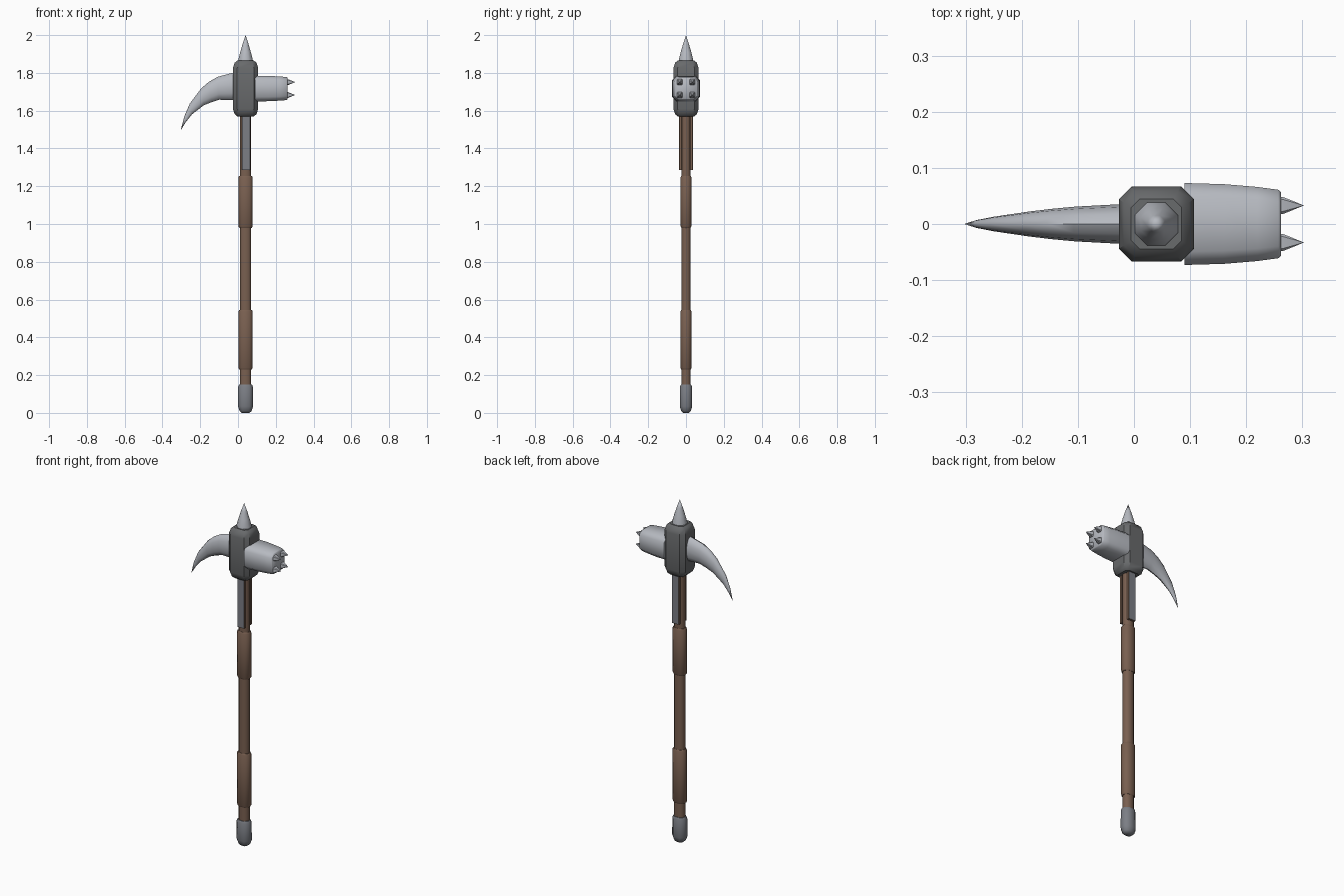
import bpy, bmesh, math
from mathutils import Vector

if "Cube" in bpy.data.objects:
    bpy.data.objects.remove(bpy.data.objects["Cube"])

CX = 0.04      # handle axis
HEAD_Z = 1.717  # height of the striking axis


def material(name, rgb):
    m = bpy.data.materials.new(name)
    m.use_nodes = True
    m.diffuse_color = (*rgb, 1)
    m.node_tree.nodes["Principled BSDF"].inputs["Base Color"].default_value = (*rgb, 1)
    return m


steel = material("light steel", (0.47, 0.49, 0.53))
iron = material("dark iron", (0.14, 0.145, 0.15))
grey = material("pommel grey", (0.2, 0.21, 0.235))
wood = material("brown wood", (0.19, 0.115, 0.08))
X, Y, Z = Vector((1, 0, 0)), Vector((0, 1, 0)), Vector((0, 0, 1))


def octagon(centre, u, v, a, b, cut=0.5857):
    """Rectangle of half sizes a, b with its corners cut off."""
    c = cut * min(a, b)
    pts = [(a, c - b), (a, b - c), (a - c, b), (c - a, b),
           (-a, b - c), (-a, c - b), (c - a, -b), (a - c, -b)]
    return [Vector(centre) + u * p + v * q for p, q in pts]


def loft(name, rings, mat, angle=50):
    """Skin a row of rings and close both ends."""
    bm = bmesh.new()
    rows = [[bm.verts.new(p) for p in ring] for ring in rings]
    n = len(rows[0])
    for r, s in zip(rows, rows[1:]):
        for i in range(n):
            j = (i + 1) % n
            bm.faces.new((r[i], r[j], s[j], s[i]))
    bm.faces.new(rows[0][::-1])
    bm.faces.new(rows[-1])
    bmesh.ops.remove_doubles(bm, verts=bm.verts, dist=0.0002)
    bmesh.ops.recalc_face_normals(bm, faces=bm.faces)
    mesh = bpy.data.meshes.new(name)
    bm.to_mesh(mesh)
    bm.free()
    mesh.materials.append(mat)
    ob = bpy.data.objects.new(name, mesh)
    bpy.context.collection.objects.link(ob)
    bpy.ops.object.select_all(action='DESELECT')
    ob.select_set(True)
    bpy.context.view_layer.objects.active = ob
    bpy.ops.object.shade_smooth_by_angle(angle=math.radians(angle))
    return ob


def upright(name, profile, mat, cut=0.5857, angle=50):
    """Stack of octagons on the handle axis from (z, half x, half y)."""
    return loft(name, [octagon((CX, 0, z), X, Y, a, b, cut) for z, a, b in profile],
                mat, angle)


# Handle
upright("shaft", [(0.1, 0.03, 0.024), (1.6, 0.03, 0.024)], wood)
for name, low, high in (("lower_grip", 0.23, 0.545), ("upper_grip", 0.98, 1.255)):
    upright(name, [(low, 0.033, 0.025), (low + 0.008, 0.038, 0.029),
                   (high - 0.008, 0.038, 0.029), (high, 0.033, 0.025)], wood)
upright("pommel", [(0, 0.021, 0.016), (0.01, 0.032, 0.025), (0.035, 0.04, 0.033),
                   (0.138, 0.039, 0.032), (0.15, 0.034, 0.027)], grey)

# Side straps: wooden edges with a metal outer face
for name, side in (("front_strap", -1), ("back_strap", 1)):
    strap = loft(name, [octagon((CX + 0.003, side * 0.029, z), X, Y, 0.023, 0.008, 0.3)
                        for z in (1.285, 1.59)], wood, 30)
    strap.data.materials.append(grey)
    for f in strap.data.polygons:
        if f.normal.y * side > 0.9:
            f.material_index = 1

# Head block
upright("head_block", [(1.57, 0.045, 0.045), (1.582, 0.058, 0.058), (1.61, 0.067, 0.067),
                       (1.825, 0.067, 0.067), (1.853, 0.058, 0.058),
                       (1.865, 0.045, 0.045)], iron, 0.34, 35)
upright("top_spike", [(1.85, 0.04, 0.04), (1.87, 0.038, 0.038), (1.91, 0.028, 0.028),
                      (1.955, 0.015, 0.015), (2, 0, 0)], steel)

# Hammer face with four studs
loft("hammer", [octagon((x, 0, HEAD_Z), Y, Z, a, b, 0.35) for x, a, b in
                ((0.09, 0.073, 0.068), (0.16, 0.071, 0.067), (0.22, 0.066, 0.064),
                 (0.257, 0.061, 0.061), (0.262, 0.057, 0.057))], steel)
for i, (sy, sz) in enumerate(((-1, -1), (-1, 1), (1, -1), (1, 1))):
    loft(f"stud_{i + 1}", [octagon((x, sy * 0.033, HEAD_Z + sz * 0.034), Y, Z, r, r, 0.3)
                           for x, r in ((0.255, 0.016), (0.266, 0.015), (0.303, 0))],
         steel, 35)

# Curved beak: upper edge, lower edge, half width
beak = [((0.02, 1.803), (0.02, 1.655), 0.036), ((-0.03, 1.8), (-0.03, 1.656), 0.035),
        ((-0.108, 1.779), (-0.1, 1.658), 0.031), ((-0.155, 1.752), (-0.14, 1.645), 0.027),
        ((-0.195, 1.718), (-0.182, 1.628), 0.022), ((-0.256, 1.636), (-0.244, 1.58), 0.013),
        ((-0.285, 1.568), (-0.276, 1.54), 0.007), ((-0.303, 1.497), (-0.303, 1.497), 0)]
rings = []
for (x0, z0), (x1, z1), w in beak:
    top, low = Vector((x0, 0, z0)), Vector((x1, 0, z1))
    mid, half = (top + low) / 2, (top - low) / 2
    rings.append([mid + half * math.cos(t) + Y * w * math.sin(t)
                  for t in (k * math.tau / 12 for k in range(12))])
loft("beak", rings, steel)
